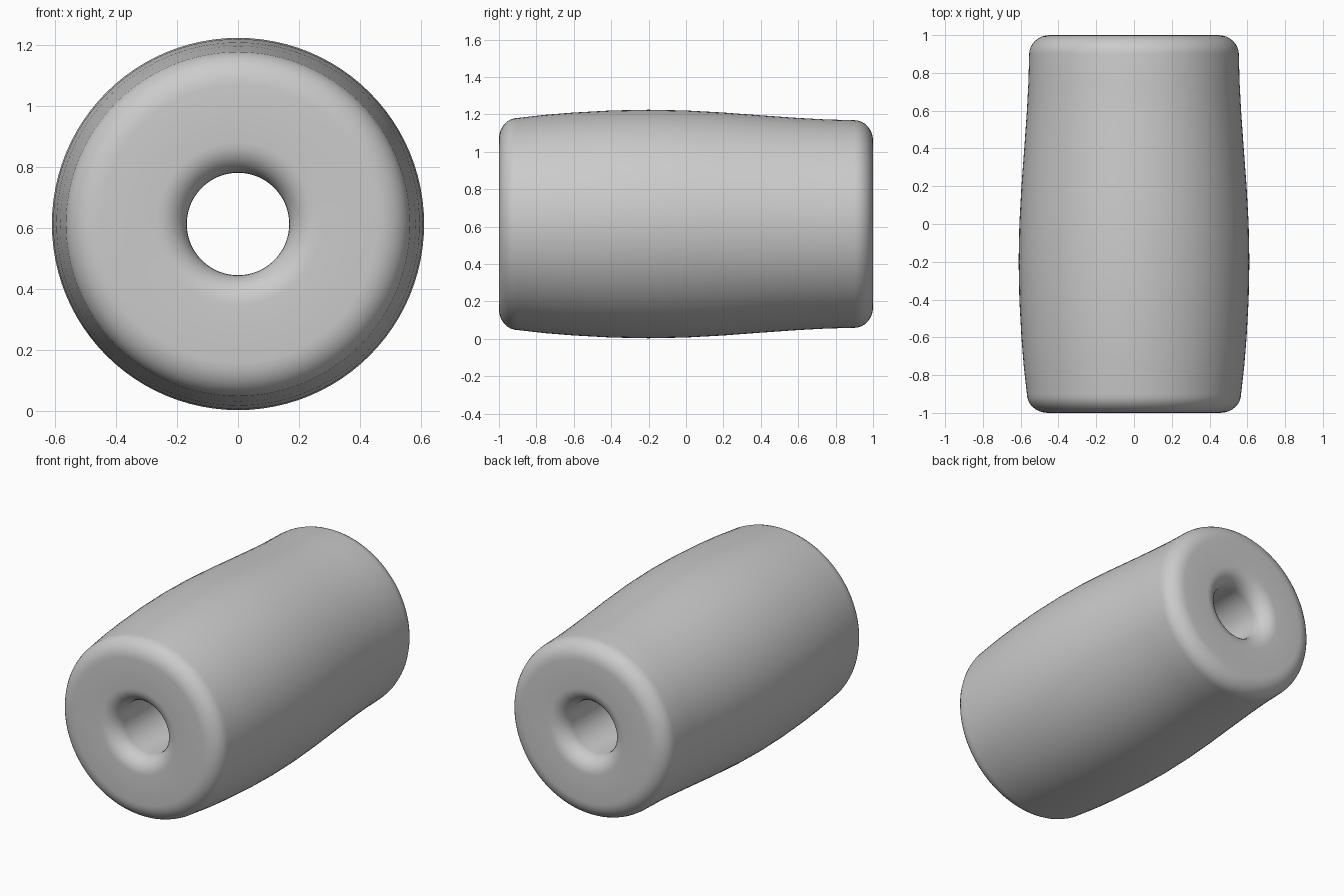
import bpy
import bmesh
from math import sin, cos, pi, tau, radians

cube = bpy.data.objects.get("Cube")
if cube:
    bpy.data.objects.remove(cube, do_unlink=True)

SEGMENTS = 96
AXIS_Z = 0.614
HOLE = 0.168


def corner(y, r, dy, dr, start, steps=8):
    """Quarter ellipse in the (y, radius) plane."""
    angles = [start + pi / 2 * i / steps for i in range(steps + 1)]
    return [(y + dy * cos(a), r + dr * sin(a)) for a in angles]


# Closed cross-section: rounded back rim, barrel side, rounded front rim, bore
side = [(0.75, 0.559), (0.6, 0.567), (0.4, 0.581), (0.2, 0.596), (0, 0.607),
        (-0.2, 0.611), (-0.4, 0.607), (-0.6, 0.596), (-0.75, 0.584)]
profile = corner(0.9, 0.445, 0.1, 0.11, 0)
profile += side
profile += corner(-0.9, 0.455, 0.1, 0.112, pi / 2)
profile += [(-1, 0.36)]
mouth = corner(-0.9, HOLE + 0.1, 0.1, 0.1, pi)
profile += mouth
profile += [(-y, r) for y, r in reversed(mouth)]
profile += [(1, 0.36)]

# Revolve the cross-section around the lengthwise axis
bm = bmesh.new()
rings = []
for s in range(SEGMENTS):
    a = tau * s / SEGMENTS
    rings.append([bm.verts.new((r * cos(a), y, AXIS_Z + r * sin(a)))
                  for y, r in profile])
n = len(profile)
for s, ring in enumerate(rings):
    nxt = rings[(s + 1) % SEGMENTS]
    for i in range(n):
        j = (i + 1) % n
        bm.faces.new((ring[i], ring[j], nxt[j], nxt[i]))
bmesh.ops.recalc_face_normals(bm, faces=bm.faces)

mesh = bpy.data.meshes.new("barrel_bead")
bm.to_mesh(mesh)
bm.free()
bead = bpy.data.objects.new("barrel_bead", mesh)
bpy.context.collection.objects.link(bead)

# Plain grey material
grey = bpy.data.materials.new("grey")
grey.use_nodes = True
colour = (0.6, 0.6, 0.6, 1)
grey.diffuse_color = colour
grey.node_tree.nodes["Principled BSDF"].inputs["Base Color"].default_value = colour
mesh.materials.append(grey)

# Smooth shading
bpy.context.view_layer.objects.active = bead
bead.select_set(True)
bpy.ops.object.shade_smooth_by_angle(angle=radians(40))
